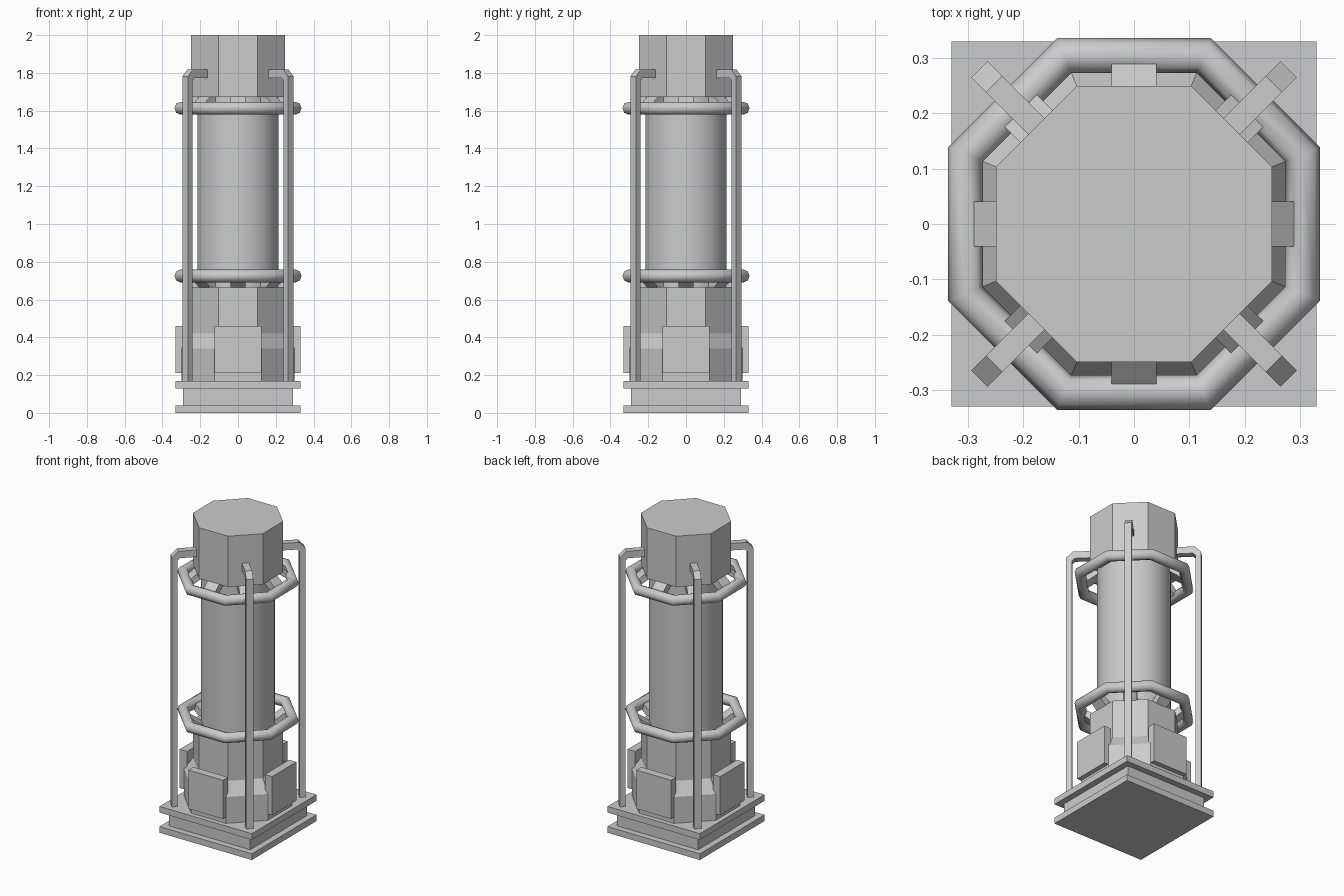
import bpy, bmesh
from math import pi, cos, sin, radians
from mathutils import Matrix, Vector

if "Cube" in bpy.data.objects:
    bpy.data.objects.remove(bpy.data.objects["Cube"])


def finish(name, bm, smooth=None):
    bmesh.ops.recalc_face_normals(bm, faces=bm.faces[:])
    me = bpy.data.meshes.new(name)
    bm.to_mesh(me)
    bm.free()
    ob = bpy.data.objects.new(name, me)
    bpy.context.collection.objects.link(ob)
    if smooth:
        bpy.ops.object.select_all(action='DESELECT')
        ob.select_set(True)
        bpy.context.view_layer.objects.active = ob
        bpy.ops.object.shade_smooth_by_angle(angle=radians(smooth))
    return ob


def box(name, x0, x1, y0, y1, z0, z1, turn=0):
    bm = bmesh.new()
    bmesh.ops.create_cube(bm, size=1)
    bmesh.ops.scale(bm, vec=(x1 - x0, y1 - y0, z1 - z0), verts=bm.verts)
    bmesh.ops.translate(bm, vec=((x0 + x1) / 2, (y0 + y1) / 2, (z0 + z1) / 2), verts=bm.verts)
    bm.transform(Matrix.Rotation(turn, 4, 'Z'))
    return finish(name, bm)


def stack(name, profile, sides, smooth=None):
    """Closed prism through (apothem, z) rings, with flat sides facing the axes."""
    bm = bmesh.new()
    rings = []
    for r, z in profile:
        R = r / cos(pi / sides)
        rings.append([bm.verts.new((R * cos((i + .5) * 2 * pi / sides),
                                    R * sin((i + .5) * 2 * pi / sides), z)) for i in range(sides)])
    for a, b in zip(rings, rings[1:]):
        for i in range(sides):
            j = (i + 1) % sides
            bm.faces.new((a[i], a[j], b[j], b[i]))
    bm.faces.new(rings[0])
    bm.faces.new(rings[-1])
    return finish(name, bm, smooth)


def plate(name, outline, width, turn):
    """Radial (r, z) outline given a width, then turned around z."""
    bm = bmesh.new()
    f = bm.faces.new([bm.verts.new((r, -width / 2, z)) for r, z in outline])
    ext = bmesh.ops.extrude_face_region(bm, geom=[f])['geom']
    bmesh.ops.translate(bm, vec=(0, width, 0),
                        verts=[v for v in ext if isinstance(v, bmesh.types.BMVert)])
    bm.transform(Matrix.Rotation(turn, 4, 'Z'))
    return finish(name, bm)


def ring(name, z, major=.33, minor=.034, sides=8, segs=8):
    bm = bmesh.new()
    grid = []
    for i in range(sides):
        a = (i + .5) * 2 * pi / sides
        grid.append([bm.verts.new(((major + minor * cos(t)) * cos(a),
                                   (major + minor * cos(t)) * sin(a), z + minor * sin(t)))
                     for t in (k * 2 * pi / segs for k in range(segs))])
    for i in range(sides):
        for k in range(segs):
            a, b, m = grid[i], grid[(i + 1) % sides], (k + 1) % segs
            bm.faces.new((a[k], b[k], b[m], a[m]))
    return finish(name, bm, 60)


# Stepped square base
for name, h, z0, z1 in (("base_bottom", .33, 0, .04), ("base_middle", .29, .04, .13),
                        ("base_top", .33, .13, .17)):
    box(name, -h, h, -h, h, z0, z1)

# Octagonal socket, round body and octagonal cap
stack("lower_socket", [(.30, .17), (.30, .34), (.25, .42), (.25, .667)], 8)
stack("round_body", [(.215, .66), (.215, 1.68)], 32, 30)
stack("cap", [(.25, 1.672), (.25, 2.0)], 8)

# Four panels on the socket
for i in range(4):
    box(f"socket_panel_{i}", .278, .33, -.124, .124, .21, .46, i * pi / 2)

# Rings and their slanted brackets, the lower set mirrored from the upper
UPPER, LOWER = 1.613, .725
bracket = [(.20, 1.68), (.243, 1.68), (.292, 1.638), (.292, 1.605), (.275, 1.605), (.20, 1.655)]
ring("upper_ring", UPPER)
ring("lower_ring", LOWER)
for i in range(8):
    plate(f"upper_bracket_{i}", bracket, .082, i * pi / 4)
    plate(f"lower_bracket_{i}", [(r, UPPER + LOWER - z) for r, z in bracket], .082, i * pi / 4)

# Four bent cage bars on the diagonals
bar = [(.396, .165), (.396, 1.78), (.358, 1.818), (.235, 1.818),
       (.235, 1.773), (.347, 1.773), (.363, 1.757), (.363, .165)]
for i in range(4):
    plate(f"cage_bar_{i}", bar, .042, pi / 4 + i * pi / 2)
